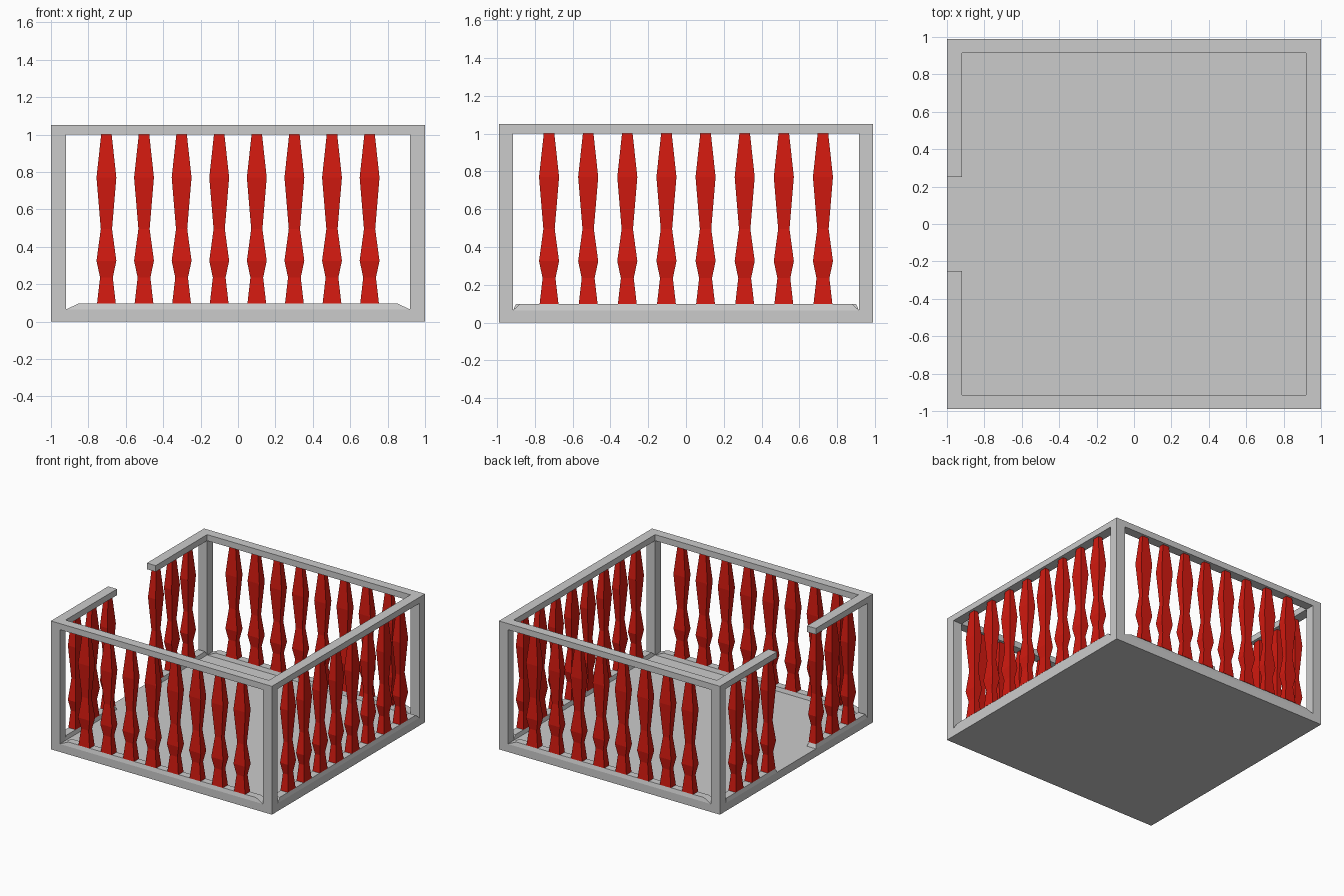
import bpy, bmesh
from mathutils import Matrix
from math import radians

if "Cube" in bpy.data.objects:
    bpy.data.objects.remove(bpy.data.objects["Cube"])

X, Y = 1.0, 0.99          # outer half sizes
XI, YI = 0.92, 0.915      # inner half sizes
FLOOR, SILL, TOP, HEIGHT = 0.065, 0.097, 1.0, 1.05
GAP = 0.25                # half width of the entrance on the left side

red = bpy.data.materials.new("red_paint")
red.diffuse_color = (0.65, 0.01, 0.005, 1)
red.use_nodes = True
red.node_tree.nodes["Principled BSDF"].inputs["Base Color"].default_value = red.diffuse_color


def loft(name, rings, mat=None, spin=0, loc=(0, 0, 0)):
    """Stack of rectangles (x0, x1, y0, y1, z) joined by flat sides and capped."""
    bm = bmesh.new()
    loops = [[bm.verts.new(p) for p in ((a, c, z), (b, c, z), (b, d, z), (a, d, z))]
             for a, b, c, d, z in rings]
    for lo, hi in zip(loops, loops[1:]):
        for i in range(4):
            j = (i + 1) % 4
            bm.faces.new((lo[i], lo[j], hi[j], hi[i]))
    bm.faces.new(loops[0][::-1])
    bm.faces.new(loops[-1])
    bmesh.ops.transform(bm, verts=bm.verts,
                        matrix=Matrix.Translation(loc) @ Matrix.Rotation(radians(spin), 4, 'Z'))
    me = bpy.data.meshes.new(name)
    bm.to_mesh(me)
    bm.free()
    if mat:
        me.materials.append(mat)
    ob = bpy.data.objects.new(name, me)
    bpy.context.collection.objects.link(ob)
    return ob


def box(name, x0, x1, y0, y1, z0, z1):
    return loft(name, [(x0, x1, y0, y1, z0), (x0, x1, y0, y1, z1)])


def sill(name, x0, x1, y0, y1, ix, iy):
    """Low raised strip with sloping sides."""
    return loft(name, [(x0, x1, y0, y1, FLOOR),
                       (x0 + ix, x1 - ix, y0 + iy, y1 - iy, SILL)])


# Floor slab and corner posts
box("floor", -X, X, -Y, Y, 0, FLOOR)
for sx in (-1, 1):
    for sy in (-1, 1):
        xs, ys = sorted((sx * XI, sx * X)), sorted((sy * YI, sy * Y))
        box("corner_post", *xs, *ys, FLOOR, TOP)

# Front and back rails and sills
for sy, side in ((-1, "front"), (1, "back")):
    ys = sorted((sy * YI, sy * Y))
    box(side + "_rail", -X, X, *ys, TOP, HEIGHT)
    sill(side + "_sill", -XI, XI, *ys, 0.07, 0.008)

# Right rail and sill, then the split left ones
box("right_rail", XI, X, -YI, YI, TOP, HEIGHT)
sill("right_sill", XI, X, -YI, YI, 0.008, 0.035)
for sy in (-1, 1):
    ys = sorted((sy * GAP, sy * YI))
    box("left_rail", -X, -XI, *ys, TOP, HEIGHT)
    sill("left_sill", -X, -XI, *ys, 0.008, 0.015)

# Baluster profile: height, half width
PROFILE = [(SILL, 0.050), (0.235, 0.034), (0.325, 0.053),
           (0.495, 0.030), (0.77, 0.053), (TOP, 0.028)]
DEPTH = 0.66


def baluster(x, y, spin=0):
    rings = [(-w, w, -w * DEPTH, w * DEPTH, z) for z, w in PROFILE]
    loft("baluster", rings, red, spin, (x, y, 0))


for i in range(8):
    k = i - 3.5
    for sy in (-1, 1):
        baluster(k * 0.201, sy * (Y + YI) / 2)
    baluster((X + XI) / 2, k * 0.207, 90)
    if abs(k) > 1:        # entrance stays open
        baluster(-(X + XI) / 2, k * 0.207, 90)
